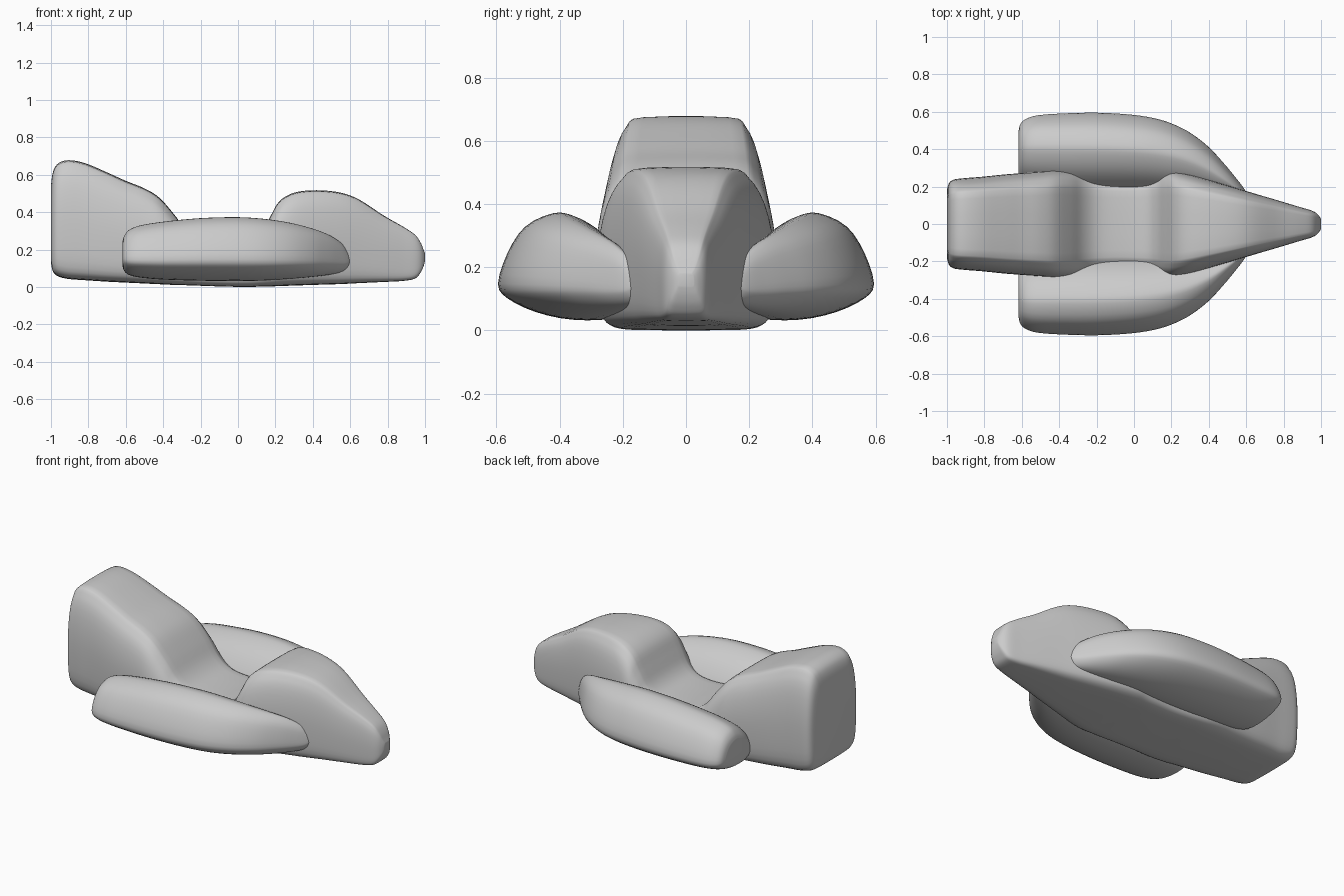
import bpy, bmesh

grey = bpy.data.materials.new("plain_grey")
grey.diffuse_color = (0.6, 0.6, 0.6, 1)


def spline(pts, steps, closed):
    """Smooth curve passing through every control point."""
    n = len(pts)
    get = (lambda i: pts[i % n]) if closed else (lambda i: pts[min(max(i, 0), n - 1)])
    out = []
    for i in range(n if closed else n - 1):
        a, b, c, d = get(i - 1), get(i), get(i + 1), get(i + 2)
        for s in range(steps):
            t = s / steps
            out.append([0.5 * (2 * q + (r - p) * t + (2 * p - 5 * q + 4 * r - w) * t * t
                               + (3 * q - p - 3 * r + w) * t ** 3)
                        for p, q, r, w in zip(a, b, c, d)])
    if not closed:
        out.append(list(pts[-1]))
    return out


def loft(name, profile, sections, flip=1):
    """Sections hold x, y min, y max, z min, z max; the profile is in 0..1."""
    ring = spline(profile, 3, True)
    bm = bmesh.new()
    rows = [[bm.verts.new((x, flip * (y0 + u * (y1 - y0)), z0 + v * (z1 - z0)))
             for u, v in ring]
            for x, y0, y1, z0, z1 in spline(sections, 4, False)]
    n = len(ring)
    for r, s in zip(rows, rows[1:]):
        for i in range(n):
            bm.faces.new((r[i], r[(i + 1) % n], s[(i + 1) % n], s[i]))
    bm.faces.new(rows[0])
    bm.faces.new(rows[-1])
    bmesh.ops.recalc_face_normals(bm, faces=bm.faces)
    mesh = bpy.data.meshes.new(name)
    bm.to_mesh(mesh)
    bm.free()
    mesh.materials.append(grey)
    ob = bpy.data.objects.new(name, mesh)
    bpy.context.collection.objects.link(ob)
    bpy.context.view_layer.objects.active = ob
    ob.select_set(True)
    bpy.ops.object.shade_smooth_by_angle(angle=1.0)
    ob.select_set(False)


# Central hull: tall tail, low saddle, tapering nose (x, half width, bottom, top)
half = [(.55, 1), (.77, .955), (.92, .82), (1, .58), (1, .3), (.95, .1), (.8, .02), (.45, 0)]
hull_profile = [(.5 + y / 2, z) for y, z in half] + [(.5 - y / 2, z) for y, z in reversed(half)]
hull = [(-1, .18, .13, .54), (-.99, .215, .085, .61), (-.965, .235, .06, .655),
        (-.91, .243, .045, .675), (-.82, .25, .038, .66), (-.7, .262, .03, .61),
        (-.6, .27, .025, .565), (-.5, .277, .02, .525), (-.42, .283, .016, .475),
        (-.34, .28, .012, .385), (-.27, .27, .01, .295), (-.19, .26, .007, .245),
        (-.07, .255, .003, .23), (.05, .26, .001, .24), (.12, .268, .003, .285),
        (.17, .277, .004, .37), (.22, .278, .006, .455), (.3, .262, .009, .502),
        (.42, .228, .013, .515), (.55, .19, .017, .502), (.65, .16, .022, .464),
        (.78, .122, .028, .38), (.88, .092, .033, .323), (.945, .073, .045, .28),
        (.975, .058, .075, .24), (.992, .04, .11, .2), (1, .025, .14, .18)]
loft("hull", hull_profile, [(x, -w, w, b, t) for x, w, b, t in hull])

# Side pods: curving in towards the nose (x, inner y, outer y, bottom, top)
pod_profile = [(.6, 1), (.8, .88), (.93, .63), (1, .34), (.93, .2), (.72, .07), (.45, 0),
               (.15, .02), (0, .2), (.03, .46), (.15, .7), (.29, .87), (.46, .98)]
pod = [(-.617, .27, .5, .11, .245), (-.607, .245, .535, .085, .275),
       (-.58, .22, .56, .065, .305), (-.52, .2, .58, .052, .328),
       (-.4, .185, .59, .042, .347), (-.2, .175, .595, .036, .366),
       (0, .17, .583, .034, .371), (.15, .165, .555, .037, .361),
       (.28, .16, .5, .045, .341), (.39, .15, .42, .055, .313),
       (.48, .14, .325, .066, .28), (.55, .13, .24, .08, .236),
       (.585, .12, .195, .098, .195), (.6, .12, .17, .125, .165)]
for side, flip in (("right", 1), ("left", -1)):
    loft(side + "_pod", pod_profile, pod, flip)
